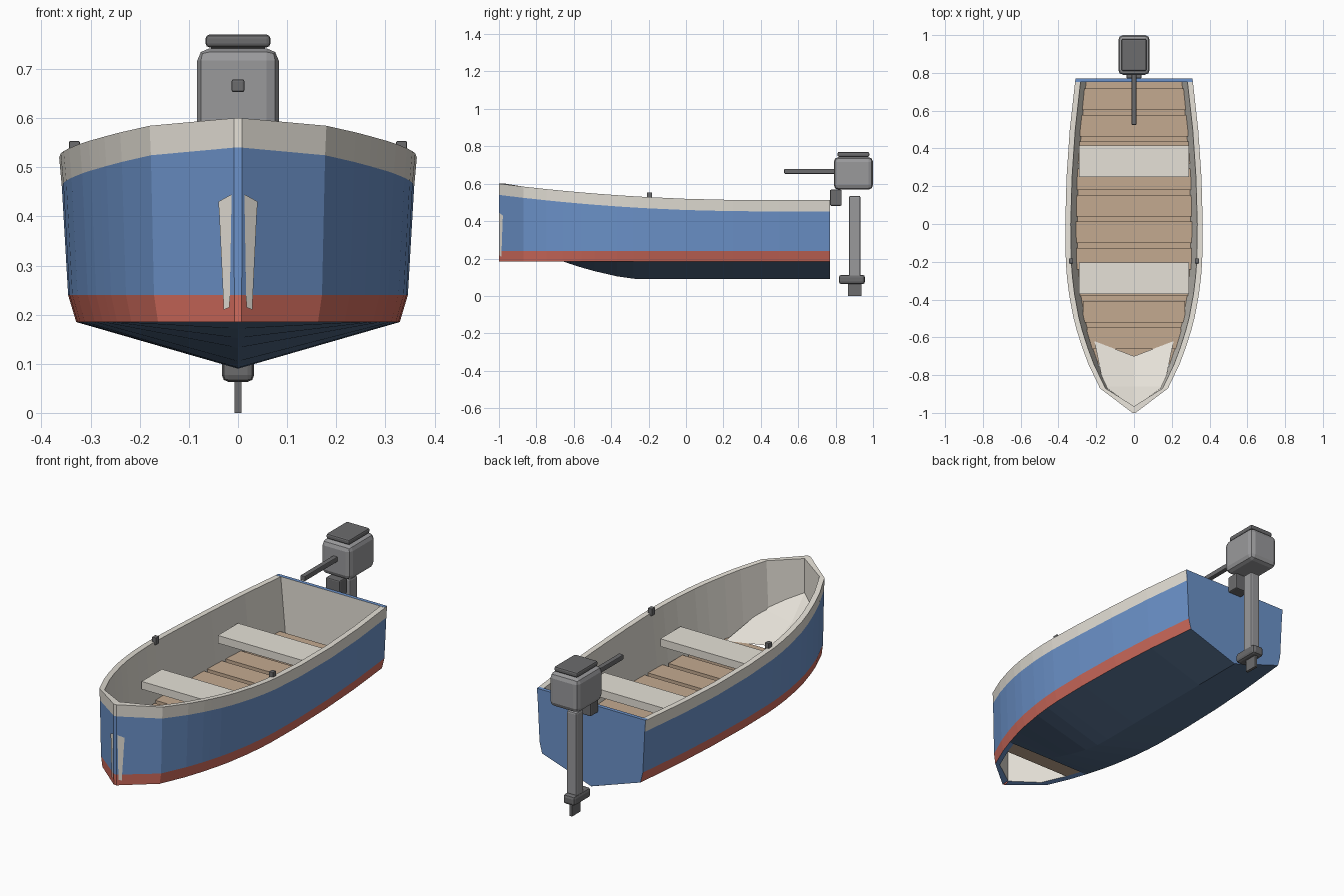
import bpy, bmesh

if "Cube" in bpy.data.objects:
    bpy.data.objects.remove(bpy.data.objects["Cube"], do_unlink=True)


def material(name, r, g, b):
    m = bpy.data.materials.new(name)
    m.use_nodes = True
    m.diffuse_color = (r, g, b, 1)
    node = next(n for n in m.node_tree.nodes if n.type == 'BSDF_PRINCIPLED')
    node.inputs["Base Color"].default_value = (r, g, b, 1)
    node.inputs["Roughness"].default_value = 0.7
    return m


CREAM = material("cream paint", .79, .755, .685)
BLUE = material("blue paint", .15, .29, .59)
RED = material("red waterline", .64, .15, .11)
NAVY = material("navy bottom", .085, .15, .255)
WOOD = material("floor wood", .55, .40, .28)
GREY = material("motor grey", .32, .32, .33)
DARK = material("dark metal", .15, .15, .155)


def finish(name, bm, mats):
    bmesh.ops.recalc_face_normals(bm, faces=bm.faces)
    me = bpy.data.meshes.new(name)
    bm.to_mesh(me)
    bm.free()
    for m in mats:
        me.materials.append(m)
    ob = bpy.data.objects.new(name, me)
    bpy.context.scene.collection.objects.link(ob)
    return ob


def box(name, x, y, z, mat, bevel=0.0):
    """Box from (min, max) ranges with an optional bevel."""
    bm = bmesh.new()
    bmesh.ops.create_cube(bm, size=1)
    for v in bm.verts:
        v.co = [(a + b) / 2 + c * (b - a) for c, (a, b) in zip(v.co, (x, y, z))]
    ob = finish(name, bm, [mat])
    if bevel:
        mod = ob.modifiers.new("bevel", 'BEVEL')
        mod.width = bevel
        mod.segments = 2
    return ob


# Hull lines: station position and half breadth at the rail
STATIONS = [(-1, .008), (-.87, .18), (-.745, .24), (-.66, .272), (-.62, .285),
            (-.56, .304), (-.49, .322), (-.37, .344), (-.28, .355), (-.2, .361),
            (0, .364), (.25, .357), (.5, .34), (.77, .31)]
CHINE, BAND, WALL = .185, .24, .029
BOTTOM_START = -.66


def sheer(y):
    return .512 + .088 * max(0, (.4 - y) / 1.4) ** 2


def keel(y):
    return .09 + .095 * min(1, max(0, (-.25 - y) / .41)) ** 1.5


def section(y, w):
    """Closed loop round one side wall, starting at the inner foot."""
    top = sheer(y)
    iy = -.965 if y <= -1 else y
    return [(max(w * .905 - WALL, 0), iy, CHINE + .005),
            (max(w - WALL, 0), iy, top), (w, y, top),
            (w * .985, y, top - .06), (w * .95, y, BAND), (w * .905, y, CHINE)]


# Side walls with rail, topsides and waterline band
bm = bmesh.new()
row_mats = [0, 0, 0, 1, 2, 1]
ends = []
for s in (1, -1):
    loops = [[bm.verts.new((s * px, py, pz)) for px, py, pz in section(y, w)]
             for y, w in STATIONS]
    ends.append(loops[0])
    for a, b in zip(loops, loops[1:]):
        for i, m in enumerate(row_mats):
            j = (i + 1) % len(row_mats)
            bm.faces.new((a[i], a[j], b[j], b[i])).material_index = m
# Narrow stem closing the bow
for i, m in list(enumerate(row_mats))[1:5]:
    a, b = ends
    bm.faces.new((a[i], a[i + 1], b[i + 1], b[i])).material_index = m
finish("hull_sides", bm, [CREAM, BLUE, RED])

# V bottom
bm = bmesh.new()
rows = [[bm.verts.new(p) for p in ((-w * .905, y, CHINE), (0, y, keel(y)),
                                   (w * .905, y, CHINE))]
        for y, w in STATIONS if y >= BOTTOM_START]
for a, b in zip(rows, rows[1:]):
    for i in range(2):
        bm.faces.new((a[i], a[i + 1], b[i + 1], b[i]))
finish("hull_bottom", bm, [NAVY])

# Wooden floor under the boards
bm = bmesh.new()
rows = [[bm.verts.new((s * (w * .905 - WALL), y, CHINE + .005)) for s in (-1, 1)]
        for y, w in STATIONS if y > -.8]
for a, b in zip(rows, rows[1:]):
    bm.faces.new((a[0], a[1], b[1], b[0]))
finish("under_floor", bm, [WOOD])

# Transom: blue slab with a cream inner face
bm = bmesh.new()
y, w = STATIONS[-1]
half = [(px * .998, pz) for px, _, pz in section(y, w)[2:]]
half[0] = (half[0][0], half[0][1] + .001)
outline = half + [(0, keel(y) + .001)] + [(-px, pz) for px, pz in reversed(half)]
face = bm.faces.new([bm.verts.new((px, y + .001, pz)) for px, pz in outline])
new = bmesh.ops.extrude_face_region(bm, geom=[face], use_keep_orig=True)["geom"]
for g in new:
    if isinstance(g, bmesh.types.BMVert):
        g.co.y = .752
for f in bm.faces:
    if all(v.co.y < .76 for v in f.verts):
        f.material_index = 1
finish("transom", bm, [BLUE, CREAM])

# Raised bow panel with a shallow V
bm = bmesh.new()
rows = [[bm.verts.new(p) for p in ((-x, ye, ze), (0, yc, zc), (x, ye, ze))]
        for x, ye, ze, yc, zc in ((.21, -.62, .252, -.70, .25),
                                  (.16, -.86, .34, -.86, .31))]
tip = bm.verts.new((0, -.97, .43))
for i in range(2):
    bm.faces.new((rows[0][i], rows[0][i + 1], rows[1][i + 1], rows[1][i]))
    bm.faces.new((rows[1][i], rows[1][i + 1], tip))
finish("bow_panel", bm, [CREAM])

# Pale bow plates either side of the stem
for s, side in ((1, "left"), (-1, "right")):
    bm = bmesh.new()
    pts = [(.013, .445), (.04, .43), (.038, .40), (.029, .21), (.017, .215)]
    bm.faces.new([bm.verts.new((s * x, -1.003 + (x - .008) * .756, z)) for x, z in pts])
    finish("bow_plate_" + side, bm, [CREAM])

# Floorboards, evenly spaced with narrow gaps
for i, w in enumerate((.25, .27, .287, .305, .312, .314, .312, .302, .287, .275)):
    y0 = -.662 + i * .1405
    box(f"floorboard_{i + 1}", (-w, w), (y0, y0 + .114), (.215, .25), WOOD)

# Seats
box("front_seat", (-.29, .29), (-.37, -.205), (.36, .40), CREAM)
box("rear_seat", (-.29, .29), (.25, .415), (.36, .40), CREAM)

# Oarlocks
for s, side in ((1, "left"), (-1, "right")):
    box("oarlock_" + side, (s * .333 - .011, s * .333 + .011), (-.208, -.182),
        (.515, .553), DARK, .002)

# Outboard motor
box("motor_cowl", (-.083, .083), (.79, 1.0), (.568, .742), GREY, .025)
box("motor_cap", (-.066, .066), (.81, .98), (.744, .77), DARK, .008)
box("motor_neck", (-.055, .055), (.82, .97), (.735, .75), DARK)
box("tiller_handle", (-.013, .013), (.525, .80), (.653, .679), DARK, .004)
box("motor_mount", (-.04, .04), (.77, .832), (.482, .568), DARK, .006)
box("motor_leg", (-.028, .028), (.872, .932), (.075, .535), GREY, .008)
box("motor_gearcase", (-.033, .033), (.817, .957), (.063, .113), DARK, .014)
box("motor_skeg", (-.007, .007), (.867, .937), (0, .072), DARK)
